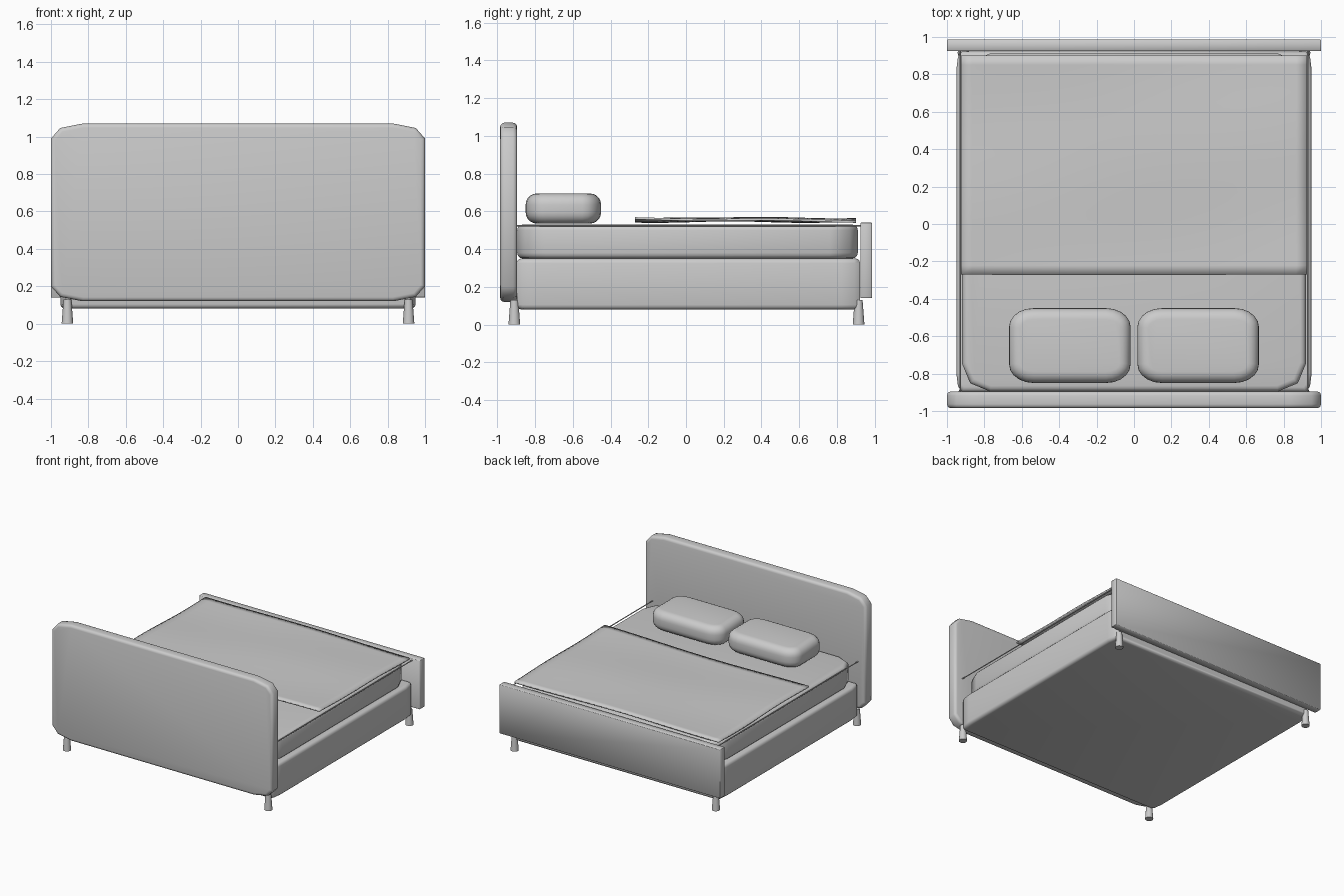
import bpy, bmesh
from math import sin, cos, pi, radians
from mathutils import Matrix

cube = bpy.data.objects.get("Cube")
if cube:
    bpy.data.objects.remove(cube, do_unlink=True)

grey = bpy.data.materials.new("soft grey")
grey.use_nodes = True
GREY = (0.6, 0.6, 0.6, 1)
grey.diffuse_color = GREY
grey.node_tree.nodes["Principled BSDF"].inputs["Base Color"].default_value = GREY


def finish(name, bm, angle=50):
    """Turn a bmesh into a smooth shaded grey object."""
    bmesh.ops.recalc_face_normals(bm, faces=bm.faces)
    mesh = bpy.data.meshes.new(name)
    bm.to_mesh(mesh)
    bm.free()
    obj = bpy.data.objects.new(name, mesh)
    bpy.context.collection.objects.link(obj)
    mesh.materials.append(grey)
    bpy.ops.object.select_all(action="DESELECT")
    obj.select_set(True)
    bpy.context.view_layer.objects.active = obj
    bpy.ops.object.shade_smooth_by_angle(angle=radians(angle))
    return obj


def slab(name, half_w, half_d, height, corner, edge, centre,
         steps=2, segments=3, upright=False):
    """Plate with elliptical corners and rounded rims; upright turns it to face y."""
    bm = bmesh.new()
    rx, ry = corner
    ring = []
    for quarter in range(4):
        sx = 1 if quarter in (0, 3) else -1
        sy = 1 if quarter < 2 else -1
        for i in range(steps + 1):
            a = (quarter + i / steps) * pi / 2
            ring.append(bm.verts.new((sx * (half_w - rx) + rx * cos(a),
                                      sy * (half_d - ry) + ry * sin(a), -height / 2)))
    base = bm.faces.new(ring)
    top = bmesh.ops.extrude_face_region(bm, geom=[base], use_keep_orig=True)
    bmesh.ops.translate(bm, vec=(0, 0, height),
                        verts=[g for g in top["geom"] if isinstance(g, bmesh.types.BMVert)])
    rims = [e for e in bm.edges if abs(e.verts[0].co.z - e.verts[1].co.z) < 1e-5]
    bmesh.ops.bevel(bm, geom=rims, offset=edge, segments=segments,
                    profile=0.5, affect="EDGES", clamp_overlap=True)
    if upright:
        bm.transform(Matrix.Rotation(pi / 2, 4, "X"))
    bm.transform(Matrix.Translation(centre))
    return finish(name, bm)


# Frame: headboard, footboard and upholstered base
slab("headboard", 1, 0.475, 0.09, (0.17, 0.08), 0.022, (0, -0.94, 0.595), upright=True)
slab("footboard", 1, 0.2, 0.062, (0.004, 0.004), 0.003, (0, 0.955, 0.34),
     segments=1, upright=True)
slab("bed_base", 0.95, 0.91, 0.27, (0.03, 0.1), 0.025, (0, 0.013, 0.215))

# Mattress
slab("mattress", 0.92, 0.903, 0.18, (0.15, 0.15), 0.03, (0, 0.008, 0.44))

# Pillows, legs and thin side rails on both sides
for side, label in ((1, "left"), (-1, "right")):
    slab(label + "_pillow", 0.325, 0.2, 0.16, (0.13, 0.1), 0.06,
         (side * 0.343, -0.65, 0.615), steps=5, segments=5)

    for y, end in ((-0.91, "head"), (0.915, "foot")):
        bm = bmesh.new()
        bmesh.ops.create_cone(bm, cap_ends=True, segments=16, radius1=0.031,
                              radius2=0.021, depth=0.13,
                              matrix=Matrix.Translation((side * 0.912, y, 0.065)))
        finish(f"{label}_{end}_leg", bm)

    bm = bmesh.new()
    bmesh.ops.create_cone(bm, cap_ends=True, segments=8, radius1=0.004, radius2=0.004,
                          depth=1.83, matrix=Matrix.Translation((side * 0.93, 0.015, 0.525))
                          @ Matrix.Rotation(pi / 2, 4, "X"))
    finish(label + "_side_rail", bm)

# Gently rippled blanket over the foot end
bm = bmesh.new()
bmesh.ops.create_grid(bm, x_segments=32, y_segments=24, size=1)
for v in bm.verts:
    x, y = v.co.x, v.co.y
    ripple = 0.006 * sin(3.2 * x + 1.5 * y) + 0.004 * cos(4 * y - 1.3 * x)
    v.co = (0.925 * x, 0.315 + 0.585 * y, 0.555 + ripple)
blanket = finish("blanket", bm)
thick = blanket.modifiers.new("thickness", "SOLIDIFY")
thick.thickness = 0.012
thick.offset = 0
